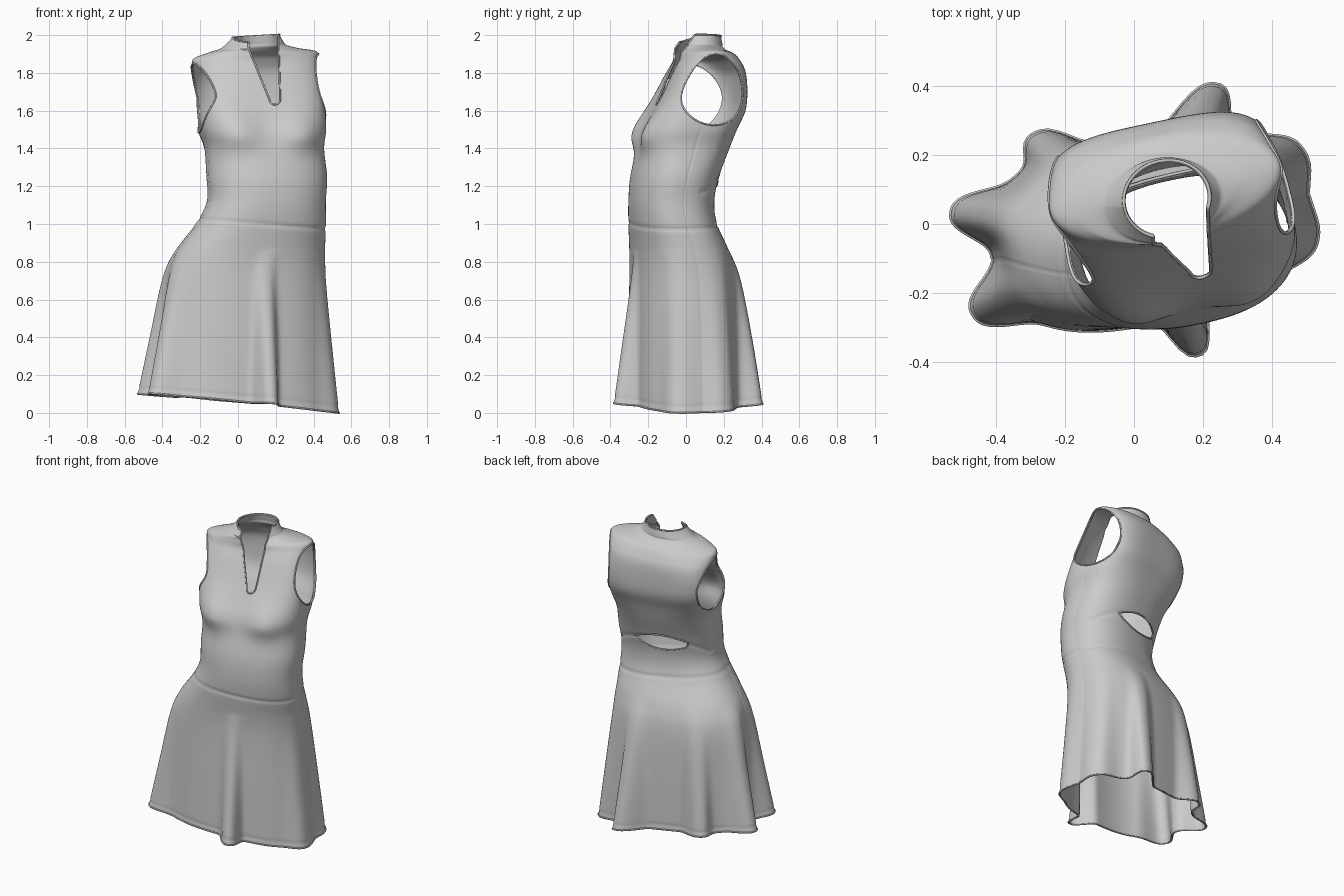
import bpy, bmesh, math
from mathutils import Vector

if "Cube" in bpy.data.objects:
    bpy.data.objects.remove(bpy.data.objects["Cube"])

COLS = 216
TWIST = math.radians(13)
CT, ST = math.cos(TWIST), math.sin(TWIST)

# Horizontal sections: z, x min, x max, y front, y back, squareness
SECTIONS = [
    (.05, -.42, .48, -.31, .285, 2.7),
    (.40, -.40, .465, -.305, .28, 2.6),
    (.70, -.38, .455, -.30, .265, 2.5),
    (.85, -.335, .46, -.30, .23, 2.4),
    (1.0, -.225, .465, -.305, .165, 2.4),
    (1.12, -.165, .465, -.305, .15, 2.4),
    (1.25, -.167, .472, -.295, .175, 2.4),
    (1.4, -.18, .455, -.26, .23, 2.6),
    (1.5, -.215, .465, -.24, .27, 3.0),
    (1.6, -.24, .46, -.205, .315, 3.6),
    (1.7, -.245, .445, -.16, .325, 3.7),
    (1.8, -.245, .43, -.11, .315, 3.0),
    (1.86, -.245, .425, -.075, .285, 2.3),
    (1.895, -.235, .415, -.065, .255, 1.8),
    (1.92, -.165, .31, -.06, .21, 1.8),
    (1.945, -.085, .25, -.06, .195, 1.9),
    (1.995, -.03, .22, -.04, .185, 2.0),
]
# Skirt flutes: angle in degrees, depth, width
FLUTES = [(64, .135, 10.5), (139, .09, 10.5), (175, .115, 8.5), (207, .115, 9.5),
          (293, .12, 10), (-4, .055, 10), (12, .035, 9), (27, .07, 10)]


def gauss(d, width):
    return math.exp(-(d / width) ** 2)


def clamp(t):
    return max(0.0, min(1.0, t))


def smooth_max(a, b, k=.4):
    return max(a, b) + max(k - abs(a - b), 0) ** 2 / (4 * k)


def body_axes(p):
    """Sideways and backward distance from the neck centre."""
    dx, dy = p.x - .09, p.y - .08
    return dx * CT + dy * ST, dy * CT - dx * ST


def spline_rows():
    """Smoothly interpolated sections, evenly spaced along the body."""
    last = len(SECTIONS) - 1
    for i in range(last):
        a, b, c, d = (SECTIONS[max(0, min(last, i + k))] for k in (-1, 0, 1, 2))
        count = math.ceil(math.hypot(c[0] - b[0], c[1] - b[1]) / .012)
        for step in range(count + (i == last - 1)):
            t = step / count
            yield [q + .5 * t * (r - p + t * (2 * p - 5 * q + 4 * r - s
                   + t * (3 * (q - r) + s - p))) for p, q, r, s in zip(a, b, c, d)]


def section_ring(z, x0, x1, y0, y1, n):
    """Turned superellipse fitted to its bounds."""
    a, b = (x1 - x0) / 2, (y1 - y0) / 2
    ring = []
    for j in range(COLS):
        t = math.tau * j / COLS
        c, s = math.cos(t), math.sin(t)
        r = (abs(c) ** n + abs(s) ** n) ** (-1 / n)
        u, v = a * c * r, b * s * r
        ring.append((u * CT - v * ST, u * ST + v * CT))
    wide = max(p[0] for p in ring)
    deep = max(p[1] for p in ring)
    return [Vector(((x0 + x1) / 2 + p[0] * a / wide,
                    (y0 + y1) / 2 + p[1] * b / deep, z)) for p in ring]


def shape_point(p, centre, col):
    out = (p - centre).normalized()
    u, v = body_axes(p)
    z = p.z
    # skirt flutes
    angle = math.degrees(math.atan2(out.y, out.x))
    flare = clamp((.87 - z) / .82)
    for a, depth, width in FLUTES:
        off = (angle - a + 180) % 360 - 180
        p += out * depth * flare * math.exp(-abs(off / width) ** 2.6)
    # bust
    if v < 0:
        for side in (-.18, .18):
            rise = gauss(z - 1.47, .085 if z < 1.47 else .13)
            p += Vector((ST, -CT, 0)) * .044 * rise * gauss(u - side, .125)
    # pressed seams: hem, waist, upper back, collar base and sides
    seam = gauss(z - 1.01 + .08 * p.x, .01) + gauss(z - 1.94, .006)
    seam += .5 * gauss(z - .08, .01)
    if v > -.08:
        seam += gauss(z - 1.17 - .7 * clamp(v + .05), .01)
    if col in (0, COLS // 2) and z < 1.5:
        seam += .5
    p -= out * .005 * seam
    # slanting hem, shoulders and collar
    p.z += clamp(1 - z / .9) * (.13 * p.y ** 2 - .1 * p.x)
    p.z += .06 * (p.x - .09) * clamp((z - 1.6) / .25)
    p.z -= .35 * max(0, .05 - p.y) * clamp((z - 1.92) / .07)
    return p


# Openings: negative inside
def armhole(p):
    u, v = body_axes(p)
    lift = .06 * (p.x - .09)
    oval = math.hypot((v + .01) / .2, (p.z - lift - 1.692) / .192) - 1
    reach = .298 if u > 0 else .235 + .4 * max(p.z - 1.67, 0)
    return smooth_max(oval, (reach - abs(u)) * 5)


def neck_slit(p):
    u, v = body_axes(p)
    up = p.z - 1.66
    rise = min(max(up, 0), .27)
    half = .028 + .19 * rise
    return max(math.hypot(p.x - .195 + .22 * rise, min(up, 0)) - half, v + .03)


def back_cutout(p):
    u, v = body_axes(p)
    return max(abs(p.z - 1.235) - .052 * (1 - (u / .19) ** 2), .04 - v)


def cut_opening(bm, field):
    """Cut the cloth along the zero line of a field and drop the inside."""
    value = {v: field(v.co) for v in bm.verts}
    rim = set()
    for e in list(bm.edges):
        a, b = e.verts
        if (value[a] < 0) != (value[b] < 0):
            t = value[a] / (value[a] - value[b])
            rim.add(bmesh.utils.edge_split(e, a, t)[1])
    for f in list(bm.faces):
        pair = [v for v in f.verts if v in rim]
        if len(pair) == 2:
            bmesh.utils.face_split(f, pair[0], pair[1])
    inside = [v for v in bm.verts if v not in rim and value[v] < 0]
    bmesh.ops.delete(bm, geom=inside, context='VERTS')
    bmesh.ops.remove_doubles(bm, verts=bm.verts[:], dist=.0008)


def make_object(name, bm):
    mesh = bpy.data.meshes.new(name)
    bm.to_mesh(mesh)
    bm.free()
    ob = bpy.data.objects.new(name, mesh)
    bpy.context.collection.objects.link(ob)
    bpy.ops.object.select_all(action='DESELECT')
    ob.select_set(True)
    bpy.context.view_layer.objects.active = ob
    return ob


cloth = bpy.data.materials.new("light_grey_cloth")
cloth.use_nodes = True
cloth.diffuse_color = (.6, .6, .6, 1)
cloth.node_tree.nodes["Principled BSDF"].inputs["Base Color"].default_value = (.6, .6, .6, 1)

# Dress shell
bm = bmesh.new()
rings = []
for row in spline_rows():
    centre = Vector(((row[1] + row[2]) / 2, (row[3] + row[4]) / 2, row[0]))
    rings.append([bm.verts.new(shape_point(p, centre, j))
                  for j, p in enumerate(section_ring(*row))])
for low, high in zip(rings, rings[1:]):
    for j in range(COLS):
        k = (j + 1) % COLS
        bm.faces.new((low[j], low[k], high[k], high[j]))
for field in (armhole, neck_slit, back_cutout):
    cut_opening(bm, field)

# Edge binding follows every open edge
trim = bmesh.new()
made = {v: trim.verts.new(v.co) for v in bm.verts if v.is_boundary}
for e in bm.edges:
    if e.is_boundary:
        trim.edges.new([made[v] for v in e.verts])
bmesh.ops.remove_doubles(trim, verts=trim.verts[:], dist=.004)

dress = make_object("dress", bm)
dress.data.materials.append(cloth)
shell = dress.modifiers.new("thickness", 'SOLIDIFY')
shell.thickness = .008
shell.offset = -1
bpy.ops.object.shade_smooth_by_angle(angle=math.radians(50))

make_object("edge_binding", trim)
bpy.ops.object.convert(target='CURVE')
binding = bpy.context.object
binding.data.bevel_depth = .005
binding.data.bevel_resolution = 1
binding.data.materials.clear()
binding.data.materials.append(cloth)
for line in binding.data.splines:
    line.use_smooth = True
